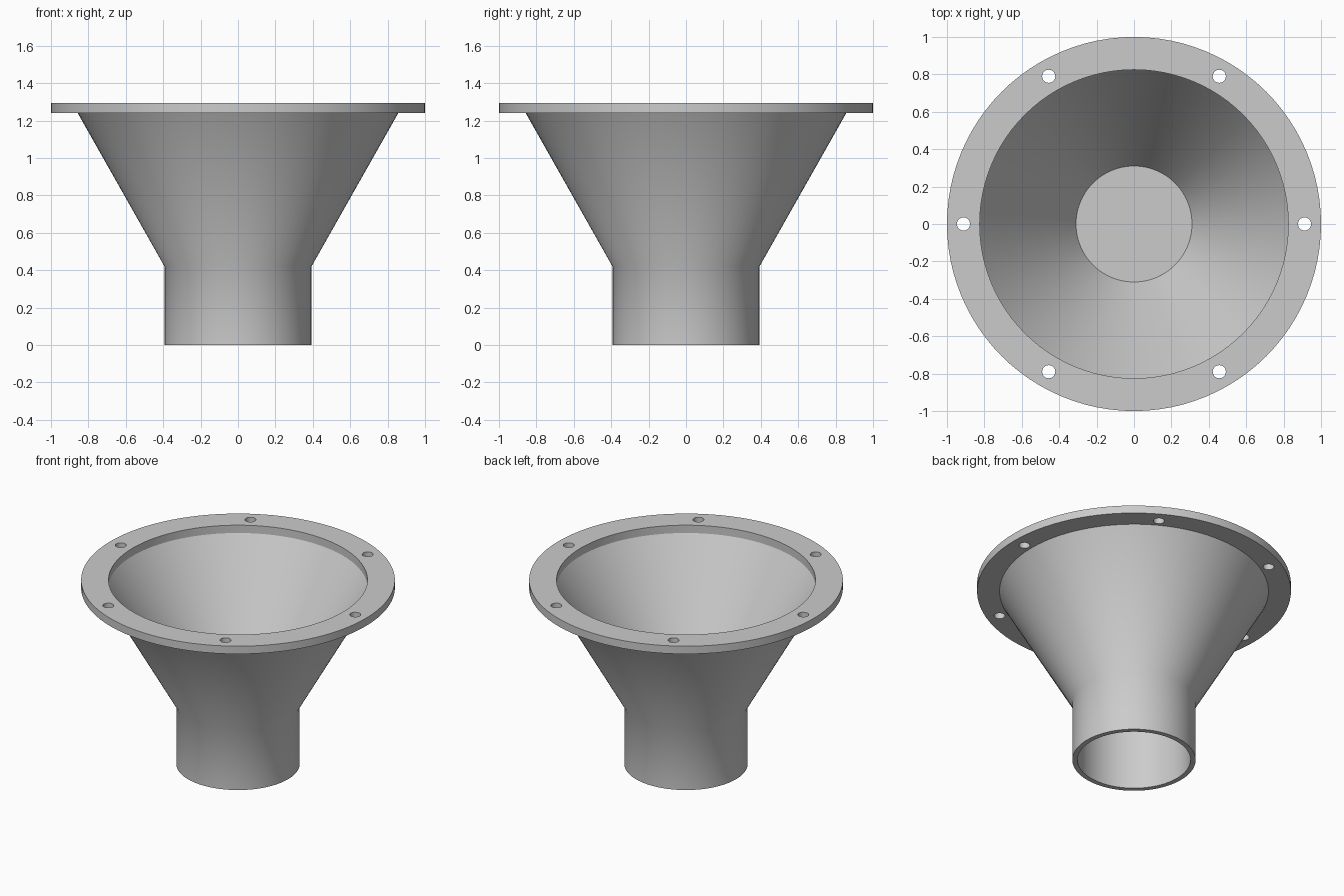
import bpy
import bmesh
from math import cos, sin, pi, radians

SEGMENTS = 96
HOLES = 6
HOLE_CIRCLE = 0.912
HOLE_RADIUS = 0.035

cube = bpy.data.objects.get("Cube")
if cube:
    bpy.data.objects.remove(cube, do_unlink=True)


def make_material(name, color):
    mat = bpy.data.materials.new(name)
    mat.use_nodes = True
    mat.diffuse_color = color
    mat.node_tree.nodes["Principled BSDF"].inputs["Base Color"].default_value = color
    return mat


def lathe(name, profile, mat):
    """Revolve a (radius, height) profile around z; radius 0 makes a pole."""
    bm = bmesh.new()
    verts = [bm.verts.new((r, 0, z)) for r, z in profile]
    edges = [bm.edges.new(pair) for pair in zip(verts, verts[1:])]
    bmesh.ops.spin(bm, geom=verts + edges, cent=(0, 0, 0), axis=(0, 0, 1),
                   angle=2 * pi, steps=SEGMENTS, use_merge=True)
    bmesh.ops.remove_doubles(bm, verts=bm.verts, dist=0.0005)
    bmesh.ops.recalc_face_normals(bm, faces=bm.faces)
    mesh = bpy.data.meshes.new(name)
    bm.to_mesh(mesh)
    bm.free()
    mesh.materials.append(mat)
    obj = bpy.data.objects.new(name, mesh)
    bpy.context.collection.objects.link(obj)
    return obj


grey = make_material("plain grey", (0.6, 0.6, 0.6, 1))

# Funnel: socket bore, outer spout and cone, bolt flange, inner cone and floor
funnel = lathe("flanged_funnel", [
    (0, 0.42), (0.36, 0.42), (0.36, 0),
    (0.393, 0), (0.393, 0.42), (0.857, 1.24),
    (1, 1.24), (1, 1.295),
    (0.825, 1.295), (0.825, 1.24),
    (0.31, 0.45), (0, 0.45),
], grey)

# Bolt hole drills
bm = bmesh.new()
for i in range(HOLES):
    a = 2 * pi * i / HOLES
    drill = bmesh.ops.create_cone(bm, cap_ends=True, segments=32, depth=0.2,
                                  radius1=HOLE_RADIUS, radius2=HOLE_RADIUS)
    bmesh.ops.translate(bm, verts=drill["verts"],
                        vec=(HOLE_CIRCLE * cos(a), HOLE_CIRCLE * sin(a), 1.27))
mesh = bpy.data.meshes.new("bolt_hole_drills")
bm.to_mesh(mesh)
bm.free()
mesh.materials.append(grey)
drills = bpy.data.objects.new("bolt_hole_drills", mesh)
drills.hide_render = True
bpy.context.collection.objects.link(drills)

# Drill the flange, then discard the drills
cut = funnel.modifiers.new("bolt_holes", "BOOLEAN")
cut.operation = "DIFFERENCE"
cut.solver = "EXACT"
cut.object = drills
bpy.ops.object.select_all(action="DESELECT")
bpy.context.view_layer.objects.active = funnel
funnel.select_set(True)
bpy.ops.object.modifier_apply(modifier=cut.name)
bpy.data.objects.remove(drills, do_unlink=True)

# Smooth round walls with crisp rims
bpy.ops.object.shade_smooth_by_angle(angle=radians(30))
